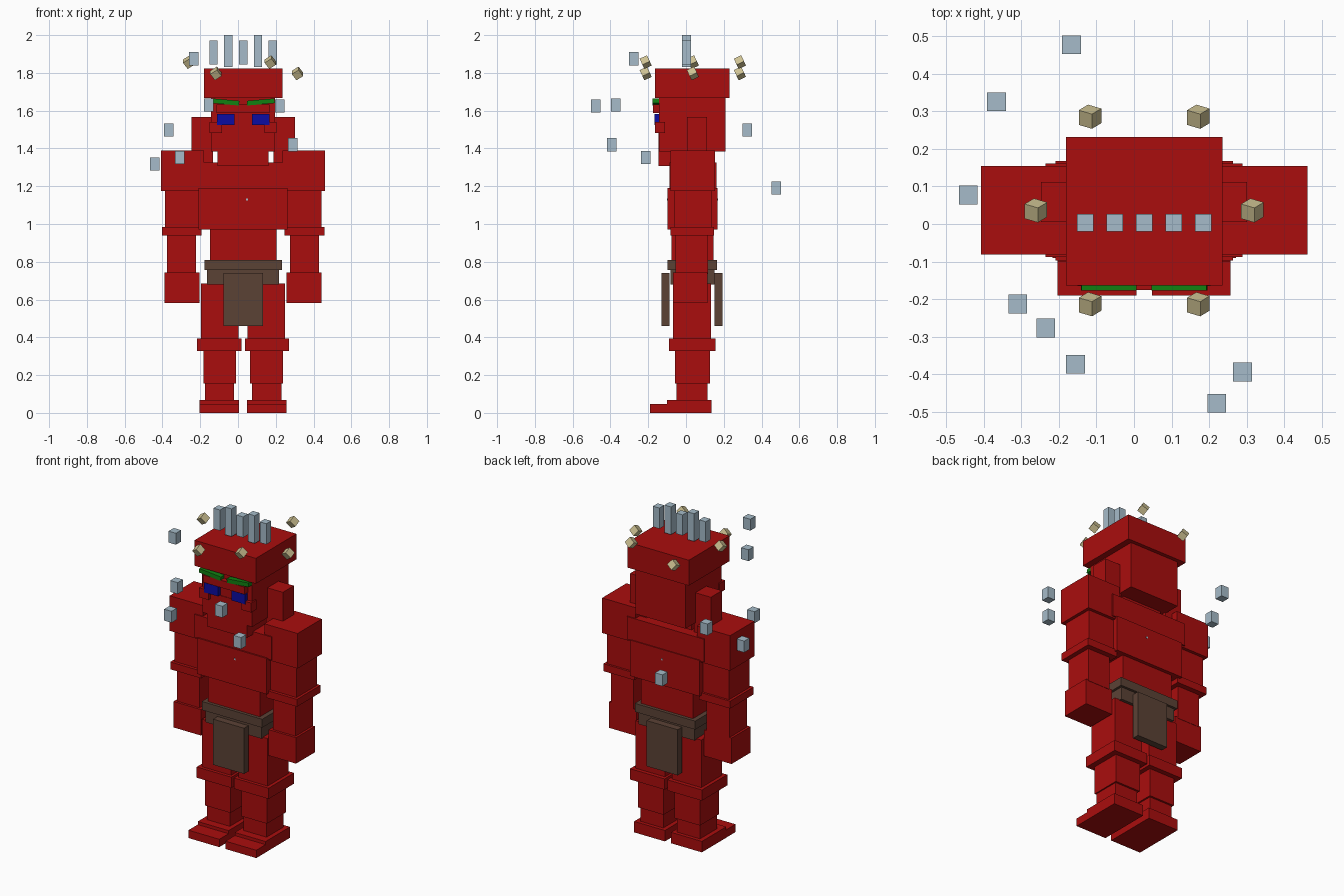
import bpy, bmesh, math
from mathutils import Matrix, Vector

CX = 0.027  # mirror plane of the figure


def material(name, rgb):
    m = bpy.data.materials.new(name)
    m.diffuse_color = (*rgb, 1)
    return m


RED = material("red skin", (0.40, 0.004, 0.004))
BROWN = material("brown cloth", (0.105, 0.054, 0.036))
GREEN = material("green brow", (0.0056, 0.22, 0.0056))
BLUE = material("blue eye", (0.0037, 0.0037, 0.36))
ICE = material("pale blue grey", (0.38, 0.50, 0.585))
SAND = material("sand", (0.62, 0.54, 0.29))


def block(name, centre, size, mat, rot=Matrix.Identity(4)):
    bm = bmesh.new()
    bmesh.ops.create_cube(bm, size=1, matrix=rot @ Matrix.Diagonal((*size, 1)))
    me = bpy.data.meshes.new(name)
    bm.to_mesh(me)
    bm.free()
    me.materials.append(mat)
    ob = bpy.data.objects.new(name, me)
    ob.location = centre
    bpy.context.collection.objects.link(ob)
    return ob


def box(name, x, y, z, mat=RED):
    lo, hi = Vector((x[0], y[0], z[0])), Vector((x[1], y[1], z[1]))
    return block(name, (lo + hi) / 2, hi - lo, mat)


def pair(name, x, y, z, mat=RED):
    """x is measured outwards from the mirror plane"""
    box(name + "_right", (CX + x[0], CX + x[1]), y, z, mat)
    box(name + "_left", (CX - x[1], CX - x[0]), y, z, mat)


def centred(name, half, y, z, mat=RED):
    box(name, (CX - half, CX + half), y, z, mat)


# head
centred("cap", 0.208, (-0.163, 0.231), (1.666, 1.822))
centred("head", 0.169, (-0.143, 0.208), (1.383, 1.67))
centred("jaw", 0.135, (-0.146, 0.10), (1.307, 1.52))
centred("brow_ridge", 0.14, (-0.176, -0.13), (1.587, 1.632))
pair("ear", (0.16, 0.274), (0.005, 0.112), (1.30, 1.567))
pair("cheek", (0.112, 0.177), (-0.165, -0.112), (1.482, 1.54))
pair("eye", (0.046, 0.139), (-0.168, -0.14), (1.523, 1.582), BLUE)
for side in (-1, 1):
    block("eyebrow", (CX + side * 0.094, -0.16, 1.646), (0.147, 0.033, 0.025),
          GREEN, Matrix.Rotation(math.radians(-5 * side), 4, 'Y'))

# torso
centred("upper_chest", 0.262, (-0.088, 0.161), (1.185, 1.325))
centred("lower_chest", 0.236, (-0.097, 0.167), (0.97, 1.19))
centred("abdomen", 0.176, (-0.078, 0.145), (0.75, 0.975))
box("chest_stud", (0.042, 0.052), (-0.1, 0.17), (1.124, 1.134), ICE)

# cloth
centred("belt", 0.205, (-0.097, 0.165), (0.757, 0.809), BROWN)
centred("waist_cloth", 0.19, (-0.082, 0.15), (0.68, 0.757), BROWN)
for name, y in (("front_flap", (-0.13, -0.088)), ("back_flap", (0.15, 0.192))):
    centred(name, 0.105, y, (0.46, 0.74), BROWN)

# arms
pair("shoulder", (0.208, 0.434), (-0.081, 0.154), (1.175, 1.39))
pair("upper_arm", (0.227, 0.414), (-0.062, 0.135), (0.983, 1.18))
pair("elbow_band", (0.22, 0.43), (-0.081, 0.148), (0.94, 0.985))
pair("forearm", (0.249, 0.402), (-0.055, 0.116), (0.735, 0.942))
pair("hand", (0.23, 0.416), (-0.07, 0.114), (0.583, 0.742))

# legs
pair("thigh", (0.024, 0.223), (-0.07, 0.132), (0.39, 0.685))
pair("knee_band", (0.009, 0.244), (-0.09, 0.156), (0.328, 0.394))
pair("shin", (0.037, 0.210), (-0.058, 0.126), (0.155, 0.33))
pair("ankle", (0.047, 0.202), (-0.05, 0.114), (0.06, 0.157))
pair("instep", (0.021, 0.230), (-0.10, 0.136), (0.045, 0.067))
pair("foot", (0.021, 0.230), (-0.19, 0.136), (0, 0.048))

# upright spikes on the cap, alternating short and long
for i in range(5):
    z = (1.83, 2.0) if i % 2 else (1.845, 1.972)
    x = CX + (i - 2) * 0.0785
    box("crest_spike", (x - 0.022, x + 0.022), (-0.02, 0.026), z, ICE)

# loose shards floating round the body
for p in ((-0.166, 0.477, 1.19), (-0.366, 0.325, 1.497), (-0.441, 0.077, 1.318),
          (-0.309, -0.213, 1.352), (-0.235, -0.277, 1.875), (-0.156, -0.373, 1.63),
          (0.289, -0.394, 1.42), (0.22, -0.477, 1.625)):
    block("floating_shard", p, (0.05, 0.05, 0.07), ICE)

# ring of six tilted cubes round the cap
tilt = Matrix.Rotation(math.radians(-65), 4, 'X') @ Matrix.Rotation(math.radians(-35), 4, 'Z')
for i in range(6):
    a = math.radians(60 * i)
    p = (CX + 0.288 * math.cos(a), 0.036 + 0.288 * math.sin(a), 1.857 if i % 2 else 1.797)
    block("halo_cube", p, (0.043,) * 3, SAND, tilt)
